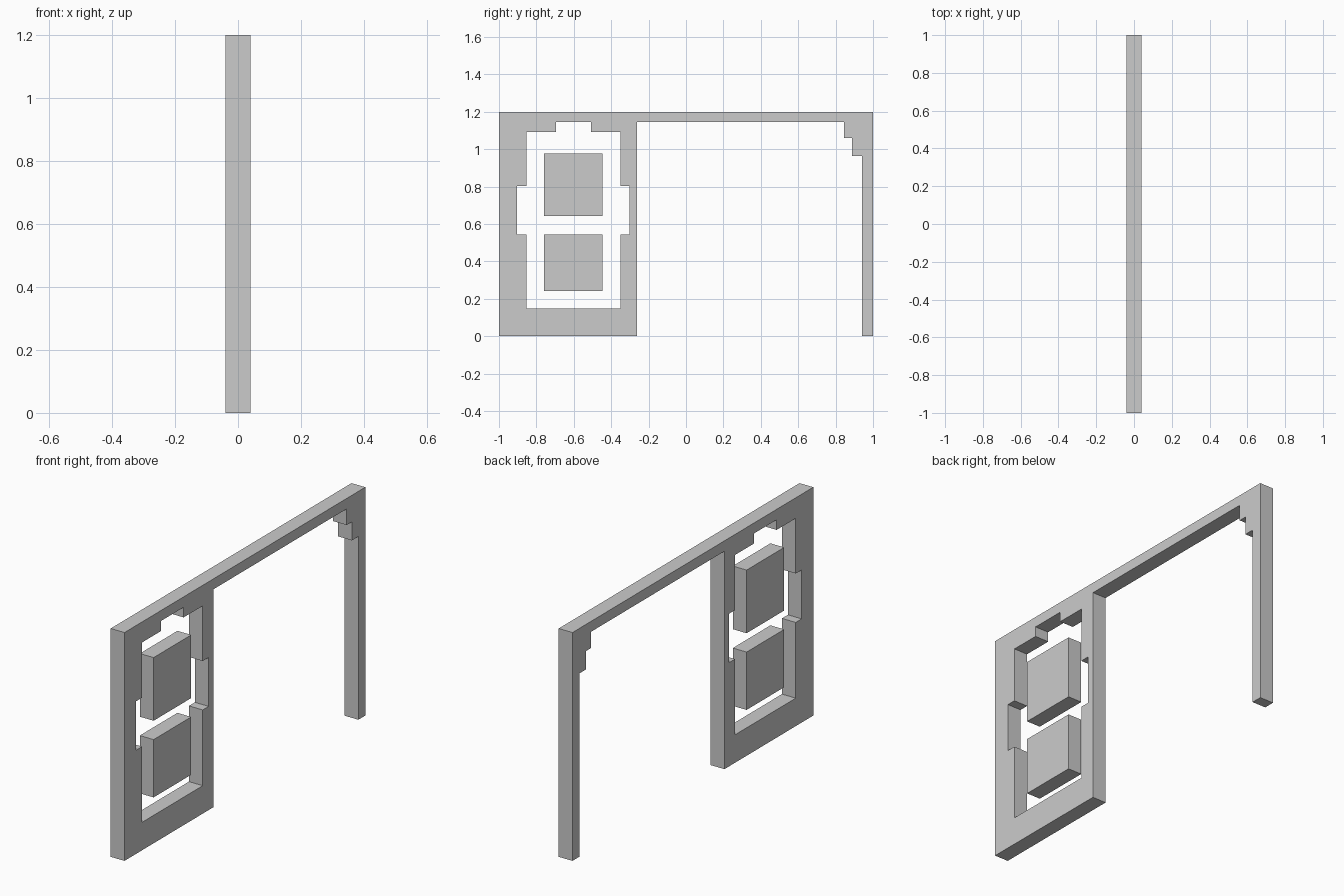
import bpy, bmesh, math
from mathutils import Matrix

if "Cube" in bpy.data.objects:
    bpy.data.objects.remove(bpy.data.objects["Cube"])

HALF = 0.04  # half thickness along x
# local x -> world y, local y -> world z, local z -> world x
TO_SIDE = Matrix(((0, 0, 1, 0), (1, 0, 0, 0), (0, 1, 0, 0), (0, 0, 0, 1)))


def profile(name, *outlines):
    """Extrude flat (y, z) outlines; inner outlines become holes."""
    cu = bpy.data.curves.new(name, 'CURVE')
    cu.dimensions = '2D'
    cu.fill_mode = 'BOTH'
    cu.extrude = HALF
    for pts in outlines:
        s = cu.splines.new('POLY')
        s.points.add(len(pts) - 1)
        for p, (y, z) in zip(s.points, pts):
            p.co = (y, z, 0, 1)
        s.use_cyclic_u = True
    tmp = bpy.data.objects.new(name + "_curve", cu)
    bpy.context.collection.objects.link(tmp)
    bpy.context.view_layer.update()
    me = bpy.data.meshes.new_from_object(tmp)
    bpy.data.objects.remove(tmp)
    # weld caps to walls and fix normals
    bm = bmesh.new()
    bm.from_mesh(me)
    bm.transform(TO_SIDE)
    bmesh.ops.remove_doubles(bm, verts=bm.verts, dist=1e-4)
    bmesh.ops.recalc_face_normals(bm, faces=bm.faces)
    for f in bm.faces:
        f.smooth = False
    bm.to_mesh(me)
    bm.free()
    me.name = name
    ob = bpy.data.objects.new(name, me)
    bpy.context.collection.objects.link(ob)
    return ob


def rect(y0, y1, z0, z1):
    return [(y0, z0), (y1, z0), (y1, z1), (y0, z1)]


# Frame: wide panel, top beam, stepped corner bracket and thin leg
outer = [(-1, 0), (-0.262, 0), (-0.262, 1.145), (0.845, 1.145), (0.845, 1.06),
         (0.888, 1.06), (0.888, 0.963), (0.942, 0.963), (0.942, 0),
         (1, 0), (1, 1.2), (-1, 1.2)]

# Window opening, right half mirrored about its centre line
CY = -0.602
half = [(0.252, 0.147), (0.252, 0.545), (0.301, 0.545), (0.301, 0.802),
        (0.252, 0.802), (0.252, 1.092), (0.093, 1.092), (0.093, 1.145)]
opening = [(CY + d, z) for d, z in half] + [(CY - d, z) for d, z in reversed(half)]
profile("frame", outer, opening)

# Two floating panels inside the opening
for name, z0, z1 in (("lower_panel", 0.241, 0.545), ("upper_panel", 0.644, 0.976)):
    profile(name, rect(CY - 0.156, CY + 0.156, z0, z1))
